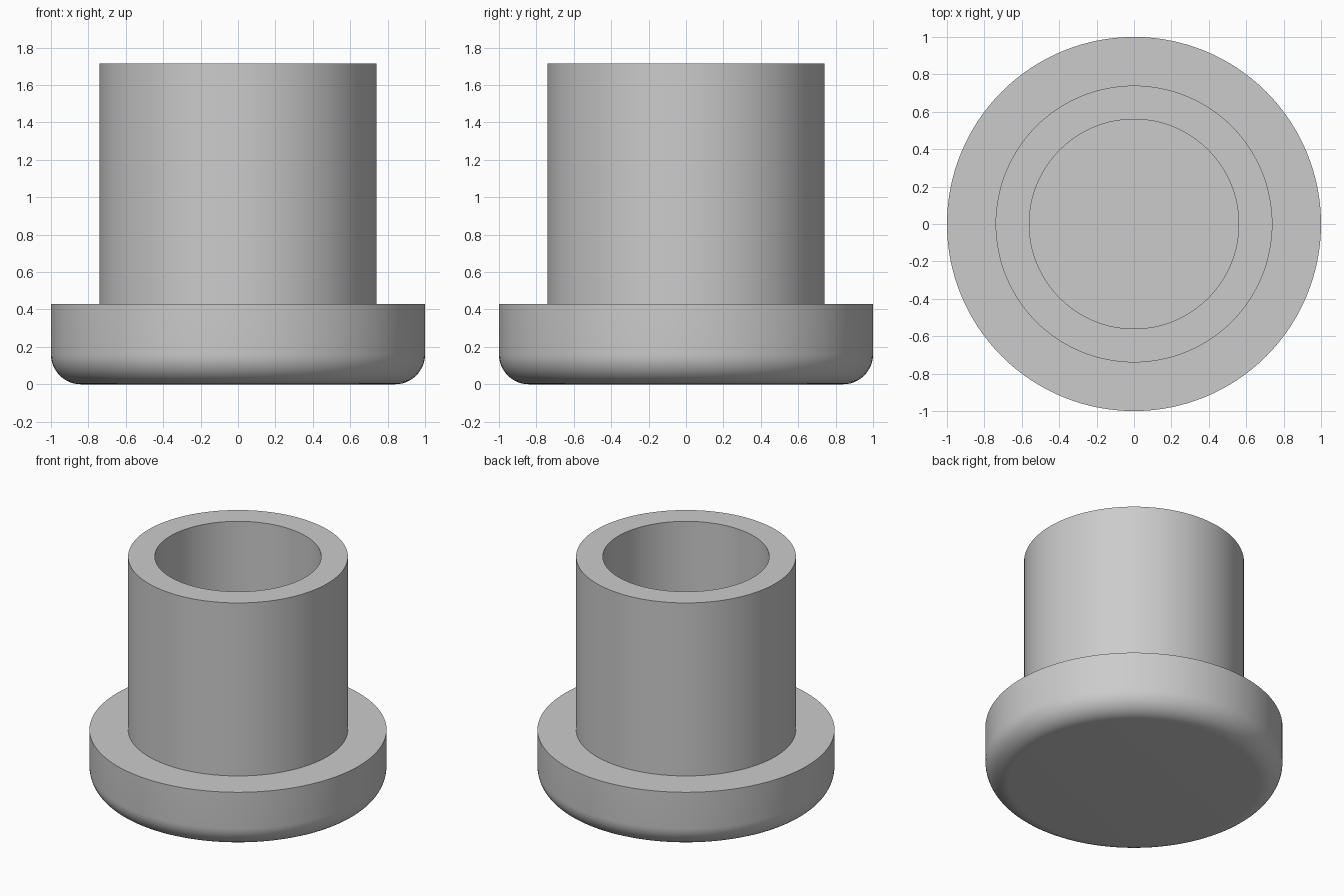
import bpy, bmesh, math

cube = bpy.data.objects.get("Cube")
if cube:
    bpy.data.objects.remove(cube, do_unlink=True)

SEGMENTS = 128
FLANGE_R, FLANGE_TOP, FILLET = 1.0, 0.43, 0.16
TUBE_R, BORE_R, TUBE_TOP = 0.74, 0.56, 1.715

# Single flat grey
grey = bpy.data.materials.new("light_grey")
grey.use_nodes = True
colour = (0.6, 0.6, 0.6, 1)
grey.diffuse_color = colour
grey.node_tree.nodes["Principled BSDF"].inputs["Base Color"].default_value = colour

# Half profile: rounded flange, tube wall, blind bore
profile = [(0, 0)]
for i in range(13):
    a = math.pi / 2 * i / 12
    profile.append((FLANGE_R - FILLET + FILLET * math.sin(a),
                    FILLET - FILLET * math.cos(a)))
profile += [(FLANGE_R, FLANGE_TOP), (TUBE_R, FLANGE_TOP), (TUBE_R, TUBE_TOP),
            (BORE_R, TUBE_TOP), (BORE_R, FLANGE_TOP), (0, FLANGE_TOP)]

# Revolve the profile around z
bm = bmesh.new()
verts = [bm.verts.new((r, 0, z)) for r, z in profile]
edges = [bm.edges.new(pair) for pair in zip(verts, verts[1:])]
bmesh.ops.spin(bm, geom=verts + edges, cent=(0, 0, 0), axis=(0, 0, 1),
               angle=2 * math.pi, steps=SEGMENTS)
bmesh.ops.remove_doubles(bm, verts=bm.verts, dist=1e-4)
bmesh.ops.recalc_face_normals(bm, faces=bm.faces)

mesh = bpy.data.meshes.new("flanged_bushing")
bm.to_mesh(mesh)
bm.free()
mesh.materials.append(grey)
bushing = bpy.data.objects.new("flanged_bushing", mesh)
bpy.context.collection.objects.link(bushing)

# Smooth the round walls, keep the rims crisp
bpy.ops.object.select_all(action="DESELECT")
bushing.select_set(True)
bpy.context.view_layer.objects.active = bushing
bpy.ops.object.shade_smooth_by_angle(angle=math.radians(30))
